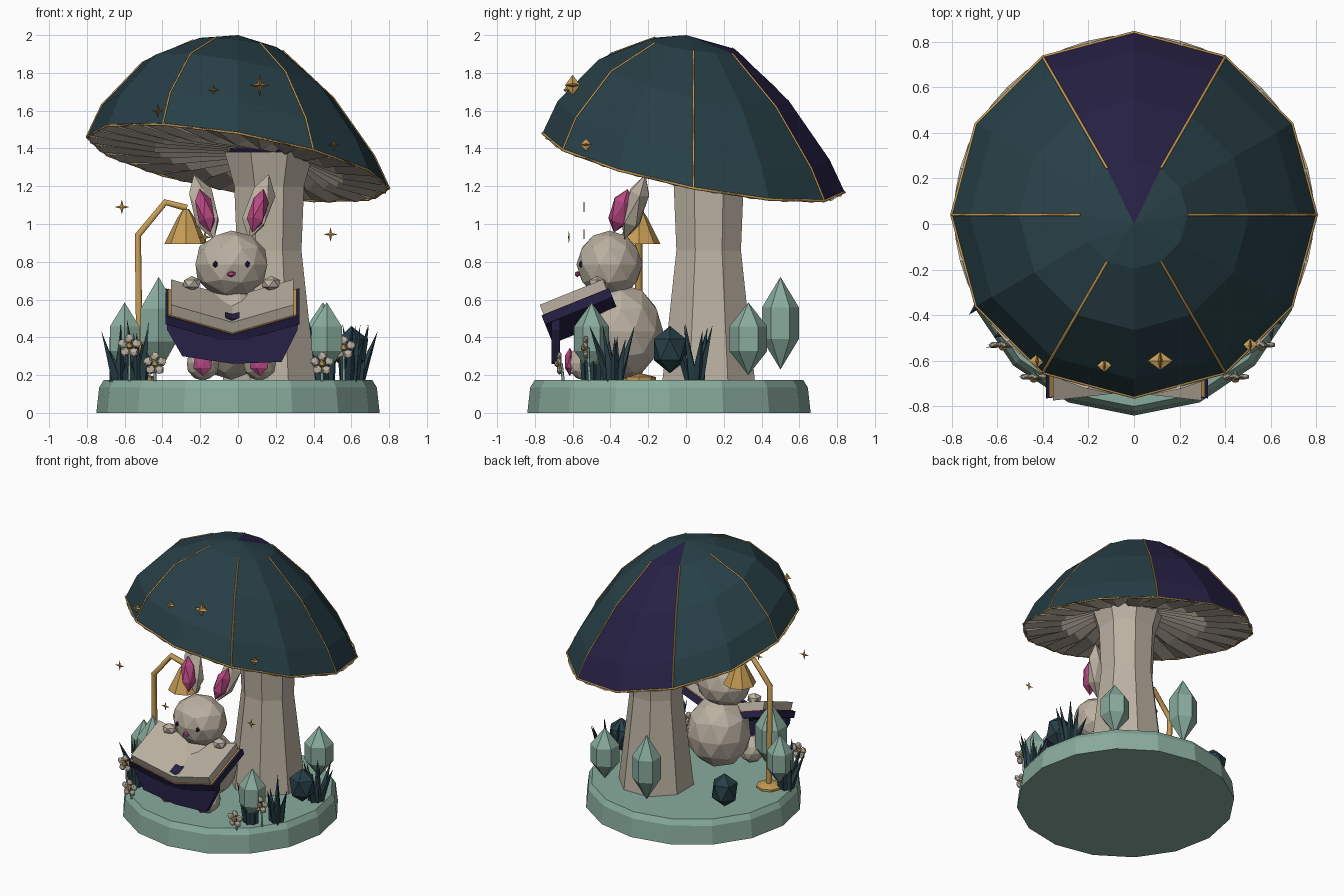
import bpy, bmesh, math, random
from math import sin, cos, pi, radians
from mathutils import Matrix, Vector, Euler

if "Cube" in bpy.data.objects:
    bpy.data.objects.remove(bpy.data.objects["Cube"])
random.seed(4)


def material(name, r, g, b):
    m = bpy.data.materials.new(name)
    m.use_nodes = True
    m.diffuse_color = (r, g, b, 1)
    m.node_tree.nodes["Principled BSDF"].inputs["Base Color"].default_value = (r, g, b, 1)
    return m


SAGE = material("sage_green", .25, .41, .34)
TEAL = material("dark_teal", .02, .05, .062)
NAVY = material("midnight_purple", .02, .015, .06)
CREAM = material("warm_cream", .5, .44, .36)
GOLD = material("gold", .56, .33, .09)
PINK = material("rose_pink", .47, .065, .22)


def finish(name, bm, *mats):
    bmesh.ops.recalc_face_normals(bm, faces=bm.faces)
    mesh = bpy.data.meshes.new(name)
    bm.to_mesh(mesh)
    bm.free()
    for m in mats:
        mesh.materials.append(m)
    ob = bpy.data.objects.new(name, mesh)
    bpy.context.collection.objects.link(ob)
    return ob


def skin(bm, rings):
    """Join closed rings of points; a one-point ring is a pole."""
    rings = [[bm.verts.new(p) for p in ring] for ring in rings]
    for a, b in zip(rings, rings[1:]):
        n = max(len(a), len(b))
        for i in range(n):
            j = (i + 1) % n
            quad = [a[i % len(a)], a[j % len(a)], b[j % len(b)], b[i % len(b)]]
            bm.faces.new(list(dict.fromkeys(quad)))
    return rings


def lathe(name, profile, sides, mat, x=0, y=0, phase=pi / 2, cap=True):
    bm = bmesh.new()
    rings = [[(x + r * cos(phase + 2 * pi * i / sides), y + r * sin(phase + 2 * pi * i / sides), z)
              for i in range(sides if r else 1)] for r, z in profile]
    rings = skin(bm, rings)
    for ring in (rings[0], rings[-1]):
        if cap and len(ring) > 2:
            bm.faces.new(ring)
    return finish(name, bm, mat)


def blob(name, loc, scale, mat, sub=2, rot=(0, 0, 0)):
    bm = bmesh.new()
    bmesh.ops.create_icosphere(bm, subdivisions=sub, radius=1,
                               matrix=Matrix.LocRotScale(Vector(loc), Euler(rot), Vector(scale)))
    return finish(name, bm, mat)


def tube(name, points, radius, mat, closed=False, res=0):
    cu = bpy.data.curves.new(name, "CURVE")
    cu.dimensions = "3D"
    cu.bevel_depth, cu.bevel_resolution, cu.use_fill_caps = radius, res, True
    sp = cu.splines.new("POLY")
    sp.points.add(len(points) - 1)
    for p, co in zip(sp.points, points):
        p.co = (*co, 1)
    sp.use_cyclic_u = closed
    cu.materials.append(mat)
    ob = bpy.data.objects.new(name, cu)
    bpy.context.collection.objects.link(ob)


def prism(name, section, depth, mat, loc, tilt=0):
    """Extrude an x-z outline along y."""
    bm = bmesh.new()
    ends = skin(bm, [[(x, s * depth / 2, z) for x, z in section] for s in (-1, 1)])
    for e in ends:
        bm.faces.new(e)
    ob = finish(name, bm, mat)
    ob.location, ob.rotation_euler = loc, (tilt, 0, 0)


def star(name, loc, size, depth):
    """Four-pointed star, raised in the middle on both sides."""
    bm = bmesh.new()
    x, y, z = loc
    ring = [(x + r * sin(i * pi / 4), y, z + r * cos(i * pi / 4))
            for i in range(8) for r in [size * (.28 if i % 2 else 1)]]
    skin(bm, [[(x, y - depth, z)], ring, [(x, y + depth, z)]])
    finish(name, bm, GOLD)


# Base and stem
lathe("base", [(.75, 0), (.735, .135), (.71, .175)], 16, SAGE, y=-.09)
lathe("mushroom_stem", [(.265, .17), (.185, .86), (.2, 1.2), (.255, 1.38)], 8, CREAM,
      .165, .12, pi / 8)

# Mushroom cap, leaning to one side
CAP_Y = .04
CAP = [(.8, 1.325, 1), (.72, 1.495, 1.1), (.505, 1.76, 1.1), (.235, 1.945, .7)]


def lean(x, y, z, amount=1):
    return (x, y + CAP_Y, z - amount * (.17 * x + .195 * y))


def cap_point(ring, i):
    r, z, amount = CAP[ring]
    a = pi / 2 + i * pi / 6
    return lean(r * cos(a), r * sin(a), z, amount)


bm = bmesh.new()
skin(bm, [[cap_point(k, i) for i in range(12)] for k in range(4)] + [[(0, 0, 2)]])
for f in bm.faces:
    c = f.calc_center_median()
    f.material_index = int(c.y > .02 and abs(math.atan2(c.x, c.y - .02)) < radians(30))
finish("mushroom_cap", bm, TEAL, NAVY)
tube("cap_rim", [cap_point(0, i) for i in range(12)], .007, GOLD, True)
for i in (1, 3, 5, 7, 9, 11):
    tube("cap_seam", [cap_point(k, i) for k in range(4)], .006, GOLD)

# Pleated gills under the cap
bm = bmesh.new()
N = 48
rings = []
for r, z, wave, shift in ((.79, 1.322, .006, 0), (.5, 1.345, .022, .35), (.22, 1.4, .015, 1)):
    rings.append([lean(.165 * shift + r * cos(a), .08 * shift + r * sin(a), z + wave * (-1) ** i)
                  for i in range(N) for a in [2 * pi * i / N]])
skin(bm, rings)
finish("gills", bm, CREAM)

# Stars on the cap and floating around
for x, y, z, size, depth in ((.115, -.6, 1.735, .055, .04), (-.13, -.62, 1.71, .032, .03),
                             (-.425, -.6, 1.6, .036, .03), (.51, -.53, 1.42, .032, .03),
                             (-.615, -.54, 1.09, .04, .004), (.49, -.54, .945, .038, .004),
                             (-.175, -.62, .93, .036, .004)):
    star("star", (x, y, z), size, depth)

# Rabbit
RX = -.035
blob("rabbit_body", (RX, -.345, .43), (.23, .225, .255), CREAM)
blob("rabbit_head", (RX, -.405, .785), (.2, .175, .18), CREAM)
blob("nose", (RX, -.575, .735), (.026, .016, .016), PINK, 1)
for s, side in ((1, "left"), (-1, "right")):
    blob(side + "_ear", (RX + s * .145, -.27, 1.09), (.075, .06, .19), CREAM, 1, (-.3, s * .3, 0))
    blob(side + "_inner_ear", (RX + s * .14, -.345, 1.07), (.052, .06, .125), PINK, 1, (-.3, s * .25, 0))
    blob(side + "_eye", (RX + s * .085, -.555, .787), (.015, .015, .018), NAVY, 1)
    blob(side + "_paw", (RX + s * .21, -.47, .685), (.055, .05, .04), CREAM, 1)
    blob(side + "_foot", (RX + s * .15, -.53, .265), (.09, .1, .095), CREAM)
    blob(side + "_sole", (RX + s * .15, -.615, .27), (.058, .03, .075), PINK, 1)


# Open book, a shallow V tilted toward the reader
def vee(half, rise, top, thick):
    return [(-half, top + rise), (0, top), (half, top + rise),
            (half, top + rise - thick), (0, top - thick), (-half, top + rise - thick)]


TILT = radians(22)
SPINE = (RX + .005, -.57, .547)
prism("pages", vee(.325, .1, 0, .06), .36, CREAM, SPINE, TILT)
prism("book_gilt_edge", vee(.34, .105, -.06, .01), .37, GOLD, SPINE, TILT)
prism("book_cover", vee(.355, .11, -.066, .05), .385, NAVY, SPINE, TILT)
prism("bookmark", [(-.038, .015), (0, .005), (.038, .015), (0, -.003)], .08, NAVY,
      (SPINE[0], -.68, .505), TILT)
prism("book_front_panel", [(-.35, .51), (-.345, .44), (-.265, .3), (0, .26), (.26, .27),
                           (.345, .44), (.35, .51), (0, .4)], .045, NAVY, (SPINE[0], -.69, 0))

# Lamp
LX, LY = -.525, -.25
lathe("lamp_foot", [(.09, .17), (.09, .19), (.03, .205)], 8, GOLD, LX, LY)
tube("lamp_pole", [(LX + .005, LY, .18), (LX - .005, LY, .94), (-.385, LY, 1.115), (-.27, LY, 1.085)],
     .02, GOLD, res=1)
lathe("lamp_shade", [(.115, .895), (.045, 1.035), (.015, 1.08)], 8, GOLD, -.275, LY)

# Crystals: x, y, bottom, top, radius
for x, y, lo, hi, r in ((.45, .33, .2, .585, .1), (-.02, .5, .23, .72, .098), (.47, -.5, .2, .585, .092),
                        (-.6, -.27, .2, .585, .09), (-.42, -.42, .21, .72, .11)):
    h = hi - lo
    lathe("crystal", [(0, lo), (r, lo + .33 * h), (r, lo + .67 * h), (0, hi)], 6, SAGE, x, y)

# Bushes
for x, y in ((.6, -.085), (-.5, .25)):
    blob("bush", (x, y, .335), (.1, .1, .125), TEAL, 1)

# Spiky plants
for x, y in ((.59, -.38), (.62, .05), (.46, -.5), (-.63, -.3), (-.53, -.45)):
    bm = bmesh.new()
    for i in range(7):
        h = random.uniform(.22, .33)
        turn = Matrix.Rotation(i * 2 * pi / 7 + random.uniform(0, .4), 4, "Z")
        bmesh.ops.create_cone(bm, cap_ends=True, segments=4, radius1=.034, radius2=0, depth=h,
                              matrix=Matrix.Translation((x, y, .17)) @ turn
                              @ Matrix.Rotation(random.uniform(.12, .42), 4, "Y")
                              @ Matrix.Translation((.02, 0, h / 2)))
    finish("spiky_plant", bm, TEAL)

# Flowers
for x, y, z in ((-.575, -.53, .355), (-.44, -.67, .26), (.56, -.53, .345), (.445, -.67, .26)):
    tube("flower_stalk", [(x, y + .02, .17), (x, y + .01, z)], .008, SAGE)
    for i in range(5):
        a = pi / 2 + i * 2 * pi / 5
        blob("petal", (x + .04 * cos(a), y, z + .04 * sin(a)), (.026, .014, .026), CREAM, 1, (0, -a, 0))
    blob("flower_centre", (x, y - .012, z), (.02, .016, .02), GOLD, 1)
